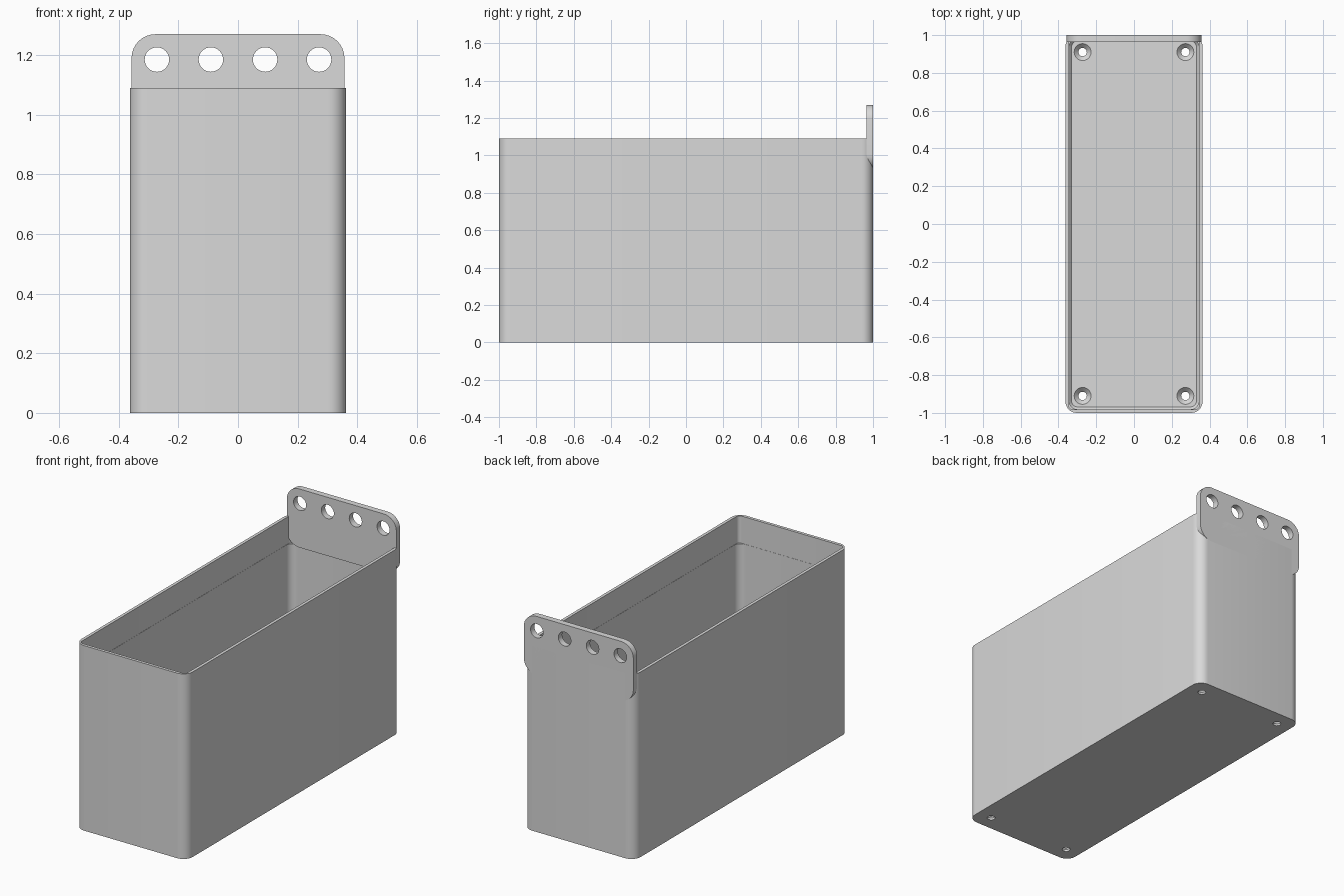
import bpy, bmesh, math
from mathutils import Matrix, Vector

if "Cube" in bpy.data.objects:
    bpy.data.objects.remove(bpy.data.objects["Cube"])

grey = bpy.data.materials.new("light_grey")
grey.use_nodes = True
grey.diffuse_color = (0.7, 0.7, 0.7, 1)
grey.node_tree.nodes["Principled BSDF"].inputs["Base Color"].default_value = (0.7, 0.7, 0.7, 1)

HX, HY, HEIGHT = 0.363, 1.0, 1.09
WALL, FLOOR, LEDGE = 0.018, 0.036, 0.93


def rounded_rect(hx, hy, r, z, steps=8):
    """Counter-clockwise rounded rectangle at height z."""
    points = []
    for k, (sx, sy) in enumerate([(1, 1), (-1, 1), (-1, -1), (1, -1)]):
        for i in range(steps + 1):
            a = math.pi / 2 * (k + i / steps)
            points.append(Vector((sx * (hx - r) + r * math.cos(a),
                                  sy * (hy - r) + r * math.sin(a), z)))
    return points


def ring(r, z, sides):
    return [Vector((r * math.cos(2 * math.pi * i / sides),
                    r * math.sin(2 * math.pi * i / sides), z)) for i in range(sides)]


def loft(name, loops, matrix=Matrix.Identity(4)):
    """Closed solid through loops of equal length."""
    bm = bmesh.new()
    rows = [[bm.verts.new(matrix @ p) for p in loop] for loop in loops]
    n = len(rows[0])
    for a, b in zip(rows, rows[1:]):
        for i in range(n):
            j = (i + 1) % n
            bm.faces.new((a[i], a[j], b[j], b[i]))
    bm.faces.new(rows[0][::-1])
    bm.faces.new(rows[-1])
    bmesh.ops.recalc_face_normals(bm, faces=bm.faces)
    mesh = bpy.data.meshes.new(name)
    bm.to_mesh(mesh)
    bm.free()
    mesh.materials.append(grey)
    obj = bpy.data.objects.new(name, mesh)
    bpy.context.collection.objects.link(obj)
    return obj


def activate(obj):
    bpy.ops.object.select_all(action='DESELECT')
    obj.select_set(True)
    bpy.context.view_layer.objects.active = obj


def cut(obj, cutters):
    for cutter in cutters:
        cutter.hide_render = True
        activate(obj)
        mod = obj.modifiers.new("hole", 'BOOLEAN')
        mod.operation, mod.solver, mod.object = 'DIFFERENCE', 'EXACT', cutter
        bpy.ops.object.modifier_apply(modifier=mod.name)
        bpy.data.objects.remove(cutter)


# Open box: outer shell, rim, sharper upper cavity, rounder lower cavity, floor
ix, iy = HX - WALL, HY - WALL
box = loft("box", [
    rounded_rect(HX, HY, 0.06, 0),
    rounded_rect(HX, HY, 0.06, HEIGHT),
    rounded_rect(ix, iy, 0.02, HEIGHT),
    rounded_rect(ix, iy, 0.02, LEDGE),
    rounded_rect(ix - 0.001, iy - 0.001, 0.045, LEDGE),
    rounded_rect(ix - 0.001, iy - 0.001, 0.045, FLOOR + 0.015),
    rounded_rect(ix - 0.014, iy - 0.014, 0.032, FLOOR),
])

# Countersunk screw holes in the floor corners
cut(box, [loft("screw_cutter",
               [ring(0.022, -0.05, 20), ring(0.022, 0.012, 20),
                ring(0.045, FLOOR, 20), ring(0.045, FLOOR + 0.02, 20)],
               Matrix.Translation((x, y, 0)))
          for x in (-0.272, 0.272) for y in (-0.91, 0.91)])

# Hanging plate on the back wall, standing upright
low, high, thick = 0.925, 1.27, 0.036
upright = Matrix.Translation((0, 1, (low + high) / 2)) @ Matrix.Rotation(math.pi / 2, 4, 'X')
plate = loft("hanging_plate",
             [rounded_rect(0.357, (high - low) / 2, 0.08, z) for z in (0, thick)], upright)

# Row of hanging holes
cut(plate, [loft("hang_cutter", [ring(0.041, z, 32) for z in (-0.1, 0.1)],
                 Matrix.Translation((x, 1, 1.185)) @ Matrix.Rotation(math.pi / 2, 4, 'X'))
            for x in (-0.272, -0.091, 0.091, 0.272)])

for obj in (box, plate):
    activate(obj)
    bpy.ops.object.shade_smooth_by_angle(angle=math.radians(30))
